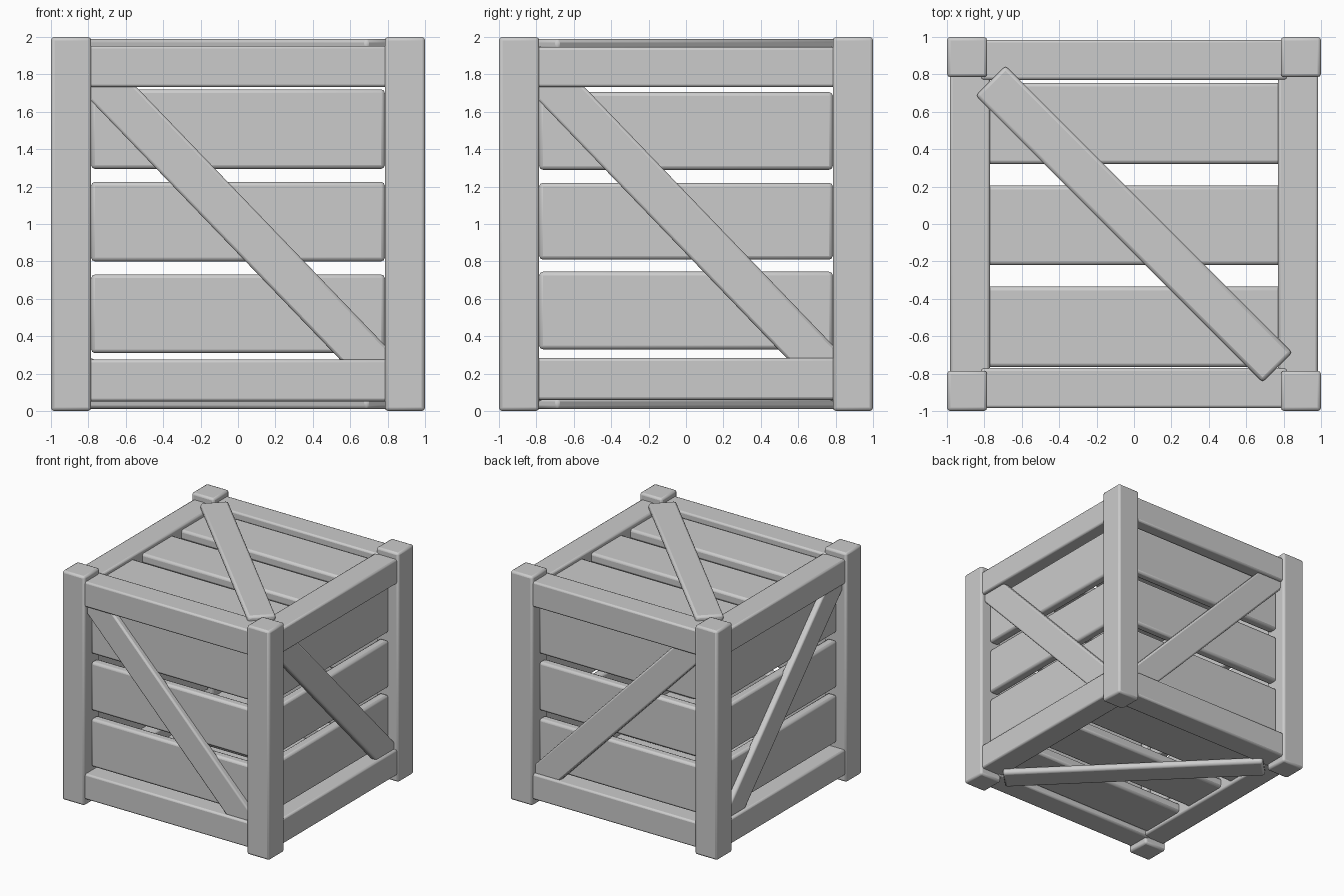
import bpy, math
from mathutils import Matrix

if "Cube" in bpy.data.objects:
    bpy.data.objects.remove(bpy.data.objects["Cube"])


def box(name, lo, hi, bevel=0.015, rot=None):
    """Bevelled box between two corners, optionally rotated about its own centre."""
    size = [b - a for a, b in zip(lo, hi)]
    mid = [(a + b) / 2 for a, b in zip(lo, hi)]
    bpy.ops.mesh.primitive_cube_add(size=1)
    ob = bpy.context.object
    ob.name = name
    ob.data.transform(Matrix.Diagonal((*size, 1)))
    if rot:
        ob.data.transform(rot)
    ob.location = mid
    mod = ob.modifiers.new("bevel", 'BEVEL')
    mod.width = bevel
    mod.segments = 2
    bpy.ops.object.shade_smooth_by_angle(angle=math.radians(35))
    return ob


def span(side, inner, outer):
    """Ordered range on the positive or negative side of an axis."""
    return (inner, outer) if side > 0 else (-outer, -inner)


FRONT_SLATS = [(0.31, 0.73), (0.80, 1.225), (1.295, 1.72)]
SIDE_SLATS = [(0.33, 0.745), (0.81, 1.22), (1.29, 1.705)]
TOP_SLATS = [(-0.765, -0.335), (-0.22, 0.205), (0.32, 0.755)]
HALF_LEN, HALF_WID = 1.085, 0.113

for sx in (-1, 1):
    # Corner posts
    for sy in (-1, 1):
        x, y = span(sx, 0.785, 1), span(sy, 0.785, 1)
        box("corner_post", (x[0], y[0], 0), (x[1], y[1], 2), 0.018)

for s in (-1, 1):
    a, b = span(s, 0.77, 0.985)
    # Rails on the front/back and on the left/right
    for z0, z1 in ((0.052, 0.275), (1.732, 1.952)):
        box("front_back_rail", (-0.82, a, z0), (0.82, b, z1))
    for z0, z1 in ((0.06, 0.283), (1.732, 1.945)):
        box("side_rail", (a, -0.82, z0), (b, 0.82, z1))

    # Wall slats
    a, b = span(s, 0.825, 0.91)
    for z0, z1 in FRONT_SLATS:
        box("front_back_slat", (-0.785, a, z0), (0.785, b, z1), 0.02)
    for z0, z1 in SIDE_SLATS:
        box("side_slat", (a, -0.785, z0), (b, 0.785, z1), 0.02)

    # Lid and floor slats
    for y0, y1 in TOP_SLATS:
        box("lid_floor_slat", (-0.79, y0, 1 + a), (0.79, y1, 1 + b), 0.02)

    # Diagonal braces on the walls
    a, b = span(s, 0.893, 0.958)
    tilt = math.radians(46.1)
    box("front_back_brace", (-HALF_LEN, a, 1.005 - HALF_WID), (HALF_LEN, b, 1.005 + HALF_WID),
        0.015, Matrix.Rotation(tilt, 4, 'Y'))
    box("side_brace", (a, -HALF_LEN, 1.005 - HALF_WID), (b, HALF_LEN, 1.005 + HALF_WID),
        0.015, Matrix.Rotation(-tilt, 4, 'X'))

    # Diagonal braces on the lid and floor
    a, b = span(s, 0.93, 0.99)
    box("lid_floor_brace", (-HALF_LEN, -HALF_WID, 1 + a), (HALF_LEN, HALF_WID, 1 + b),
        0.02, Matrix.Rotation(math.radians(-45), 4, 'Z'))
